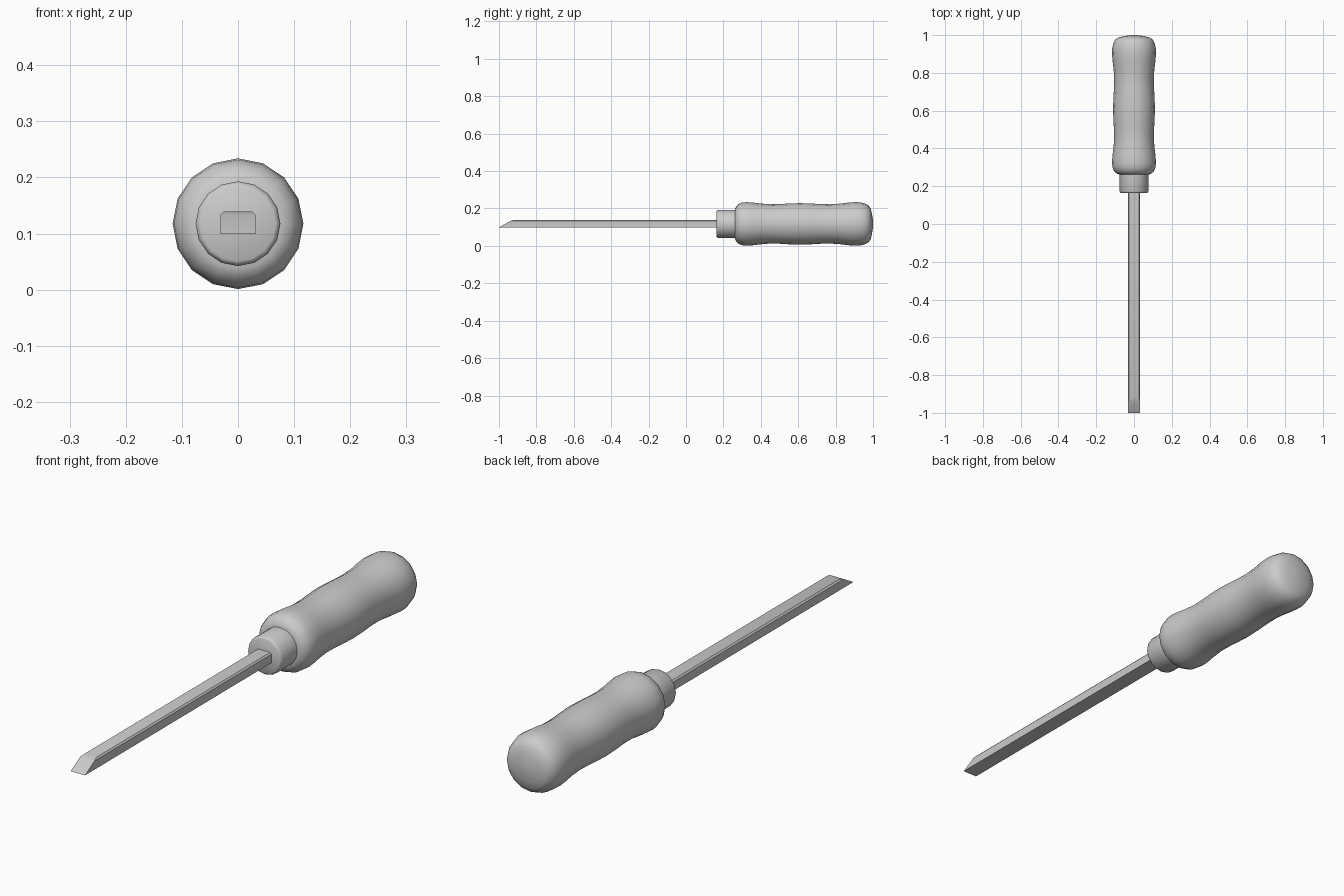
import bpy, bmesh, math
from mathutils import Vector

cube = bpy.data.objects.get("Cube")
if cube:
    bpy.data.objects.remove(cube)

SIDES = 16
AXIS_Z = 0.1175

grey = bpy.data.materials.new("grey")
grey.use_nodes = True
grey.diffuse_color = (0.6, 0.6, 0.6, 1)
grey.node_tree.nodes["Principled BSDF"].inputs["Base Color"].default_value = (0.6, 0.6, 0.6, 1)


def finish(name, bm, angle):
    bmesh.ops.recalc_face_normals(bm, faces=bm.faces)
    mesh = bpy.data.meshes.new(name)
    bm.to_mesh(mesh)
    bm.free()
    mesh.materials.append(grey)
    obj = bpy.data.objects.new(name, mesh)
    bpy.context.collection.objects.link(obj)
    bpy.ops.object.select_all(action="DESELECT")
    obj.select_set(True)
    bpy.context.view_layer.objects.active = obj
    bpy.ops.object.shade_smooth_by_angle(angle=math.radians(angle))
    return obj


def lathe(name, profile, angle):
    """Turn (y, radius) points around the tool's long axis and cap both ends."""
    bm = bmesh.new()
    rings = []
    for y, r in profile:
        turns = [2 * math.pi * i / SIDES for i in range(SIDES)]
        rings.append([bm.verts.new((r * math.sin(a), y, AXIS_Z + r * math.cos(a))) for a in turns])
    for a, b in zip(rings, rings[1:]):
        for i in range(SIDES):
            j = (i + 1) % SIDES
            bm.faces.new((a[i], a[j], b[j], b[i]))
    bm.faces.new(rings[0])
    bm.faces.new(rings[-1])
    return finish(name, bm, angle)


# Handle with a swollen middle and rounded ends
lathe("handle", [
    (0.262, 0.08), (0.268, 0.093), (0.28, 0.106), (0.3, 0.114), (0.325, 0.1165),
    (0.36, 0.114), (0.4, 0.109), (0.45, 0.105), (0.5, 0.106), (0.55, 0.109),
    (0.61, 0.111), (0.67, 0.109), (0.72, 0.106), (0.77, 0.105), (0.82, 0.108),
    (0.86, 0.113), (0.9, 0.1165), (0.93, 0.1155), (0.955, 0.11), (0.975, 0.1),
    (0.987, 0.083), (0.994, 0.055), (0.999, 0.025), (1.0, 0.006)], 50)

# Collar with a softened front rim
lathe("collar", [(0.163, 0.067), (0.166, 0.072), (0.173, 0.0755), (0.275, 0.0755)], 40)

# Blade: chamfered bar whose front is cut to a sloping chisel edge
section = [(-0.0315, 0.099), (0.0315, 0.099), (0.0315, 0.133),
           (0.026, 0.139), (-0.026, 0.139), (-0.0315, 0.133)]
bm = bmesh.new()
bar = bm.faces.new([bm.verts.new((x, -1.0, z)) for x, z in section])
back = bmesh.ops.extrude_face_region(bm, geom=[bar])["geom"]
bmesh.ops.translate(bm, vec=(0, 1.2, 0), verts=[g for g in back if isinstance(g, bmesh.types.BMVert)])
for point, normal in (((0, -1.0, 0.099), (0, -0.034, 0.06)), ((0, -0.94, 0.133), (0, -0.006, 0.02))):
    cut = bmesh.ops.bisect_plane(bm, geom=bm.verts[:] + bm.edges[:] + bm.faces[:], dist=1e-5,
                                 plane_co=point, plane_no=Vector(normal).normalized(),
                                 clear_outer=False)
    n = Vector(normal)
    out = [v for v in bm.verts if (v.co - Vector(point)).dot(n) > 1e-5 and v.co.y < -0.9]
    bmesh.ops.delete(bm, geom=out, context="VERTS")
    bmesh.ops.holes_fill(bm, edges=[e for e in bm.edges if e.is_boundary], sides=0)
finish("blade", bm, 20)
